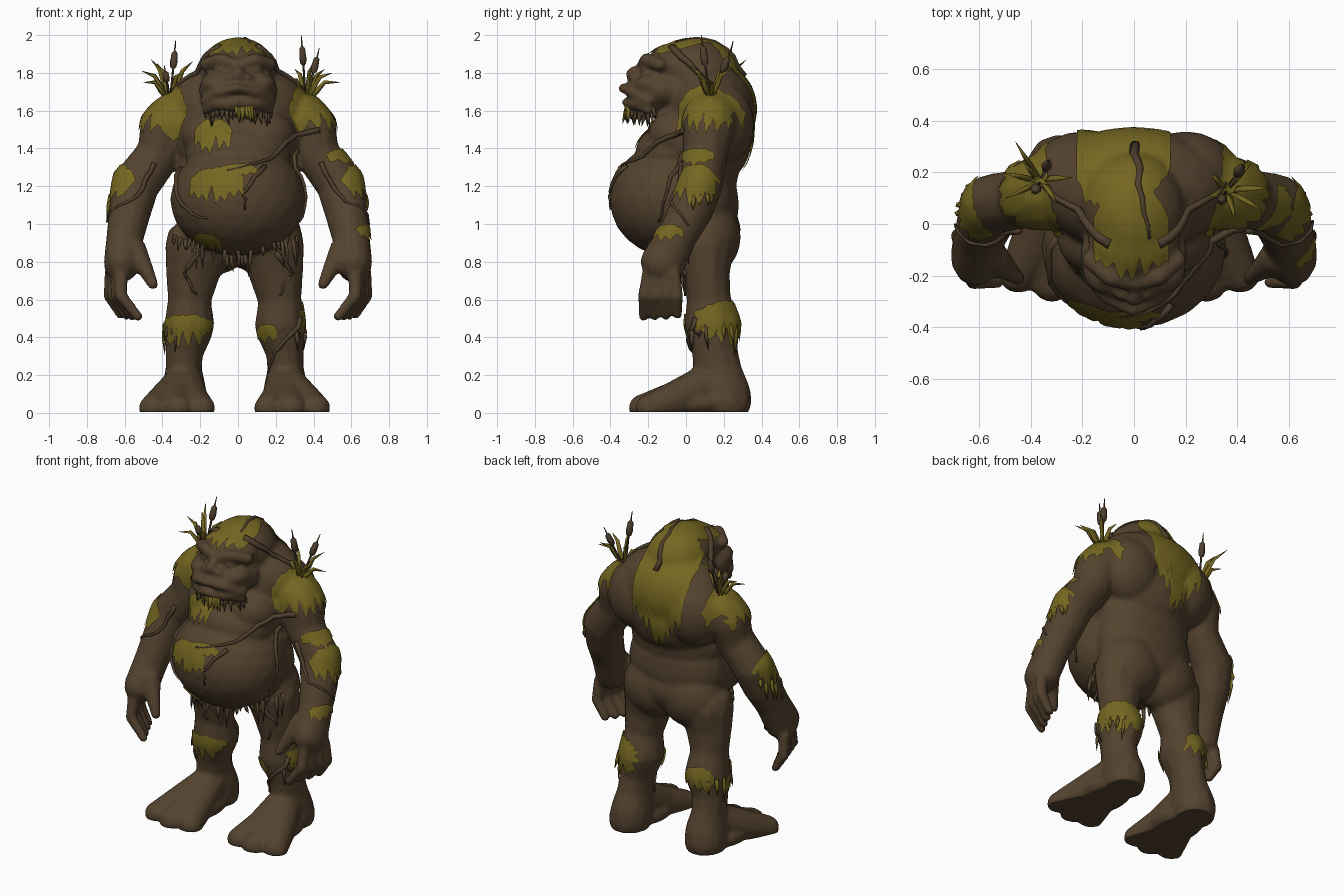
import bpy, bmesh, math, random
from mathutils import Vector, Matrix
from mathutils.bvhtree import BVHTree

random.seed(4)
cube = bpy.data.objects.get("Cube")
if cube:
    bpy.data.objects.remove(cube, do_unlink=True)


def material(name, rgb):
    m = bpy.data.materials.new(name)
    m.use_nodes = True
    m.diffuse_color = (*rgb, 1)
    m.node_tree.nodes["Principled BSDF"].inputs["Base Color"].default_value = (*rgb, 1)
    return m


mud = material("mud brown", (0.088, 0.055, 0.028))
bark = material("root brown", (0.078, 0.05, 0.027))
moss = material("moss olive", (0.175, 0.133, 0.015))


def finish(name, mesh_source, mat):
    mesh = mesh_source
    if isinstance(mesh_source, bmesh.types.BMesh):
        mesh = bpy.data.meshes.new(name)
        mesh_source.to_mesh(mesh)
        mesh_source.free()
    mesh.materials.clear()
    mesh.materials.append(mat)
    mesh.shade_smooth()
    ob = bpy.data.objects.new(name, mesh)
    bpy.context.collection.objects.link(ob)
    return ob


# ---- Body: overlapping ellipsoids fused into one skin ----
flesh = bmesh.new()


def blob(x, y, z, rx, ry, rz, detail=3, shift=0):
    for s in ((1, -1) if x else (1,)):
        bmesh.ops.create_icosphere(
            flesh, subdivisions=detail, radius=1,
            matrix=Matrix.Translation((s * x + shift, y, z)) @ Matrix.Diagonal((rx, ry, rz, 1)))


def limb(*stations, shift=0):
    """Chain of ellipsoids through stations of (x, y, z, x radius, y radius)."""
    for a, b in zip(stations, stations[1:]):
        for k in range(6):
            x, y, z, rx, ry = Vector(a).lerp(Vector(b), k / 5)
            blob(x, y, z, rx, ry, (rx + ry) / 2, 2, shift)


# Torso
blob(0, .13, 1.61, .37, .24, .25)
blob(0, .08, 1.45, .34, .27, .27)
blob(0, .14, 1.46, .3, .215, .2)
blob(0, .06, 1.28, .325, .22, .22)
blob(0, -.08, 1.37, .28, .19, .16)
blob(0, -.09, 1.13, .36, .315, .3)
blob(0, .08, 1.1, .33, .2, .3)
blob(0, .1, .97, .33, .19, .17)
blob(.13, -.05, 1.47, .17, .15, .14)
blob(.13, .12, .93, .21, .17, .2)
blob(.2, .19, 1.53, .2, .17, .22)
# Head
blob(0, .05, 1.8, .2, .22, .18)
blob(0, .04, 1.88, .14, .18, .1)
blob(0, -.06, 1.83, .18, .16, .12)
blob(0, -.12, 1.71, .21, .19, .115)
blob(.12, -.17, 1.74, .08, .1, .06)
blob(0, -.2, 1.635, .18, .13, .06)
blob(0, -.275, 1.79, .035, .045, .045)
blob(.045, -.27, 1.775, .032, .032, .023)
blob(.085, -.215, 1.815, .04, .03, .014, 2)
for lip in (((.18, -.2, 1.65), (.11, -.285, 1.695), (0, -.335, 1.72)),
            ((.17, -.2, 1.605), (.1, -.275, 1.63), (0, -.315, 1.645))):
    limb(*[(*p, .024, .028) for p in lip])
limb((.17, -.14, 1.845, .035, .04), (.09, -.21, 1.87, .04, .035), (.02, -.23, 1.845, .035, .03))
# Arms
limb((.33, .13, 1.54, .16, .15), (.4, .12, 1.5, .125, .14), (.42, .1, 1.37, .12, .12),
     (.54, .08, 1.21, .13, .12), (.57, .03, 1.08, .118, .12),
     (.595, -.04, .95, .105, .11), (.615, -.12, .8, .1, .125))
for i in range(4):
    f = i / 3
    limb((.62 + .05 * f, -.2 + .14 * f, .74, .04, .034),
         (.62 + .06 * f, -.225 + .18 * f, .62, .036, .032),
         (.53 + .09 * f, -.225 + .18 * f, .51 + .01 * f, .028, .027))
limb((.56, -.13, .86, .08, .07), (.49, -.18, .76, .045, .042), (.45, -.21, .68, .03, .03))
# Legs and feet
lean = -.018
limb((.2, .1, .88, .175, .16), (.22, .105, .75, .15, .13), (.24, .12, .6, .118, .118),
     (.24, .14, .47, .138, .15), (.265, .15, .34, .105, .125), (.27, .17, .22, .1, .13), shift=lean)
limb((.27, .17, .22, .1, .13), (.27, .2, .11, .125, .145), (.275, .21, .06, .13, .14), shift=lean)
blob(.28, .03, .05, .15, .22, .08, shift=lean)
for x, y in ((.18, -.215), (.3, -.235), (.43, -.2)):
    limb((.27, .12, .15, .11, .12), (.5 * x + .145, -.06, .07, .1, .1), (x, y, .025, .08, .07), shift=lean)

rough = finish("body_form", flesh, mud)
remesh = rough.modifiers.new("fuse", 'REMESH')
remesh.mode = 'VOXEL'
remesh.voxel_size = 0.013
soften = rough.modifiers.new("soften", 'SMOOTH')
soften.factor, soften.iterations = 0.5, 6
graph = bpy.context.evaluated_depsgraph_get()
skin = bpy.data.meshes.new_from_object(rough.evaluated_get(graph))
bpy.data.objects.remove(rough, do_unlink=True)
for v in skin.vertices:
    v.co.z = max(v.co.z, .005)      # flat soles
body = finish("body", skin, mud)
bm = bmesh.new()
bm.from_mesh(skin)
tree = BVHTree.FromBMesh(bm)
bm.free()


# ---- Moss: ragged sheets draped on the skin ----
def moss_patch(name, centre, facing, width, height):
    c, n = Vector(centre), Vector(facing).normalized()
    right = Vector((0, 0, 1)).cross(n).normalized()
    up = n.cross(right)
    cols, rows = max(8, round(width / .012)), max(5, round(height / .022))
    sheet, grid = bmesh.new(), []
    bite = 0
    for i in range(cols + 1):
        u = 2 * i / cols - 1
        if i % 4 == 0:
            bite = min(.4, .08 / height) * random.uniform(.4, 1.3)
        drop = (1 - bite * (0, .5, 1, .5)[i % 4]) * (1 - .5 * u * u)
        top = .5 - .3 * abs(u) ** 3 + random.uniform(-.03, .03)
        column = []
        for j in range(rows + 1):
            p = c + right * u * width / 2 + up * height * (top - drop * j / rows)
            hit, normal, _, _ = tree.ray_cast(p + n * .45, -n, .8)
            column.append(sheet.verts.new(hit + normal * .009) if hit else None)
        grid.append(column)
    for a, b in zip(grid, grid[1:]):
        for j in range(rows):
            quad = [a[j], a[j + 1], b[j + 1], b[j]]
            if all(quad) and all((quad[k].co - quad[k - 1].co).length < .08 for k in range(4)):
                sheet.faces.new(quad)
    loose = [v for v in sheet.verts if not v.link_faces]
    bmesh.ops.delete(sheet, geom=loose, context='VERTS')
    finish(name, sheet, moss)


moss_patch("crown_moss", (-.01, -.06, 1.95), (0, -.45, 1), .28, .36)
moss_patch("back_moss", (-.04, .28, 1.7), (0, 1, .8), .36, .68)
moss_patch("chest_moss", (-.13, -.2, 1.455), (-.2, -1, .1), .2, .19)
moss_patch("belly_moss", (-.11, -.35, 1.2), (-.15, -1, .2), .29, .2)
moss_patch("belly_moss_tail", (0, -.36, 1.28), (0, -1, .3), .2, .08)
moss_patch("underbelly_moss", (-.16, -.25, .89), (-.2, -1, -.3), .16, .15)
moss_patch("right_knee_moss", (-.27, .05, .43), (-.2, -1, 0), .27, .18)
moss_patch("left_knee_moss", (.16, .05, .42), (-.2, -1, 0), .12, .1)
moss_patch("left_calf_moss", (.25, .16, .47), (.75, .65, 0), .28, .24)
moss_patch("right_calf_moss", (-.26, .2, .46), (-.3, 1, 0), .18, .17)
moss_patch("left_arm_band_moss", (.47, .08, 1.35), (1, -.3, 0), .18, .09)
moss_patch("left_wrist_moss", (.64, -.07, .95), (.8, -.6, 0), .15, .09)
for side, s in (("left", 1), ("right", -1)):
    moss_patch(side + "_shoulder_moss", (s * .4, .1, 1.585), (s * .7, -.35, .6), .36, .31)
    moss_patch(side + "_elbow_moss", (s * .6, .06, 1.19), (s, -.4, .25), .22, .23)


# ---- Tubes for roots, fringes and reeds ----
def tube(target, points, radii, sides=5):
    rings = []
    for i, p in enumerate(points):
        along = points[min(i + 1, len(points) - 1)] - points[max(i - 1, 0)]
        turn = along.to_track_quat('Z', 'Y')
        rings.append([target.verts.new(p + turn @ Vector(
            (math.cos(k * math.tau / sides), math.sin(k * math.tau / sides), 0)) * radii[i])
            for k in range(sides)])
    for a, b in zip(rings, rings[1:]):
        for k in range(sides):
            target.faces.new((a[k - 1], a[k], b[k], b[k - 1]))
    target.faces.new(rings[0][::-1])
    target.faces.new(rings[-1])


def along_path(points, steps):
    pts = [Vector(p) for p in points]
    return [a.lerp(b, k / steps) for a, b in zip(pts, pts[1:]) for k in range(steps)] + pts[-1:]


def root(name, radius, *points):
    path = []
    for p in along_path(points, 4):
        p += Vector([random.uniform(-.008, .008) for _ in range(3)])
        hit, normal, _, _ = tree.find_nearest(p)
        path.append(hit + normal * .006)
    vine = bmesh.new()
    last = len(path) - 1
    tube(vine, path, [radius * (1 - .65 * i / last) for i in range(last + 1)], 6)
    finish(name, vine, bark)


root("chest_root", .017, (.42, 0, 1.5), (.26, -.15, 1.43), (.17, -.28, 1.34), (-.05, -.36, 1.28))
root("belly_root", .014, (.14, -.32, 1.31), (.03, -.4, 1.17), (.04, -.4, 1.08))
root("flank_root", .015, (-.3, -.05, 1.3), (-.27, -.25, 1.1), (-.17, -.35, 1.03))
root("side_root", .014, (.3, 0, 1.4), (.34, -.1, 1.2), (.33, -.15, 1.0))
root("spine_root", .02, (0, .33, 1.8), (.02, .15, 1.95), (.05, -.05, 1.96))
root("shin_root", .016, (.33, .05, .5), (.22, .03, .35), (.15, .1, .22))
for side, s in (("left", 1), ("right", -1)):
    root(side + "_neck_root", .022, (s * .1, -.08, 1.95), (s * .22, .05, 1.82), (s * .35, .15, 1.68))
    root(side + "_forearm_root", .015, (s * .44, -.02, 1.32), (s * .54, -.04, 1.14), (s * .66, 0, 1.0))
    root(side + "_thigh_root", .015, (s * .2, -.03, .85), (s * .28, -.01, .74), (s * .22, 0, .62))


def fringe(name, mat, count, length, *points):
    strands = bmesh.new()
    for p in along_path(points, count):
        hit, normal, _, _ = tree.find_nearest(p)
        reach = length * random.choice((.3, .45, .6, 1.1))
        fall = Vector((random.uniform(-.02, .02), random.uniform(-.02, .02), -reach))
        tube(strands, [hit + Vector((0, 0, .02)), hit + normal * .008 + fall * .4,
                       hit + normal * .008 + fall], [.012, .011, .001], 4)
    finish(name, strands, mat)


fringe("beard", mud, 8, .06, (-.17, -.18, 1.6), (-.08, -.28, 1.6), (.08, -.28, 1.6), (.17, -.18, 1.6))
fringe("beard_moss", moss, 6, .12, (-.01, -.32, 1.605), (.07, -.31, 1.605))
fringe("belly_fringe", mud, 6, .12, (-.33, 0, .92), (-.2, -.2, .87), (.2, -.2, .87), (.33, 0, .92))
fringe("groin_fringe", bark, 6, .14, (-.06, -.06, .83), (.06, -.06, .83))
for side, s in (("left", 1), ("right", -1)):
    fringe(side + "_shin_fringe", mud, 3, .1, (s * .33, .01, .43), (s * .38, .1, .45))
    fringe(side + "_calf_fringe", moss, 3, .13, (s * .38, .16, .45), (s * .3, .28, .45))
    fringe(side + "_elbow_fringe", moss, 3, .1, (s * .64, .14, 1.15), (s * .67, .04, 1.13))


# ---- Reeds and cattails on the shoulders ----
def reeds(side, base, stalks, blades):
    b = Vector(base)
    stems, leaves = bmesh.new(), bmesh.new()
    for tip in stalks:
        t = Vector(tip)
        cuts = (0, .55, .58, .66, .8, .84, 1)
        tube(stems, [b.lerp(t, k) for k in cuts], [.007, .006, .017, .021, .017, .005, .002], 6)
    for tip in blades:
        t = Vector(tip)
        bend = b.lerp(t, .55) + Vector((0, 0, .05))
        tube(leaves, [b, b.lerp(bend, .6), bend, t], [.01, .016, .013, .001], 3)
    finish(side + "_cattails", stems, bark)
    finish(side + "_reed_leaves", leaves, moss)


reeds("left", (.36, .13, 1.64), ((.335, .08, 2.0), (.43, .24, 1.93)),
      ((.27, .1, 1.77), (.5, .05, 1.8), (.54, .14, 1.75), (.46, .24, 1.82), (.39, .02, 1.84), (.3, .2, 1.82)))
reeds("right", (-.36, .17, 1.64), ((-.33, .25, 1.97), (-.39, .12, 1.84)),
      ((-.51, .2, 1.81), (-.46, .32, 1.87), (-.24, .18, 1.86), (-.5, .1, 1.75), (-.3, .08, 1.8), (-.43, .24, 1.85)))
